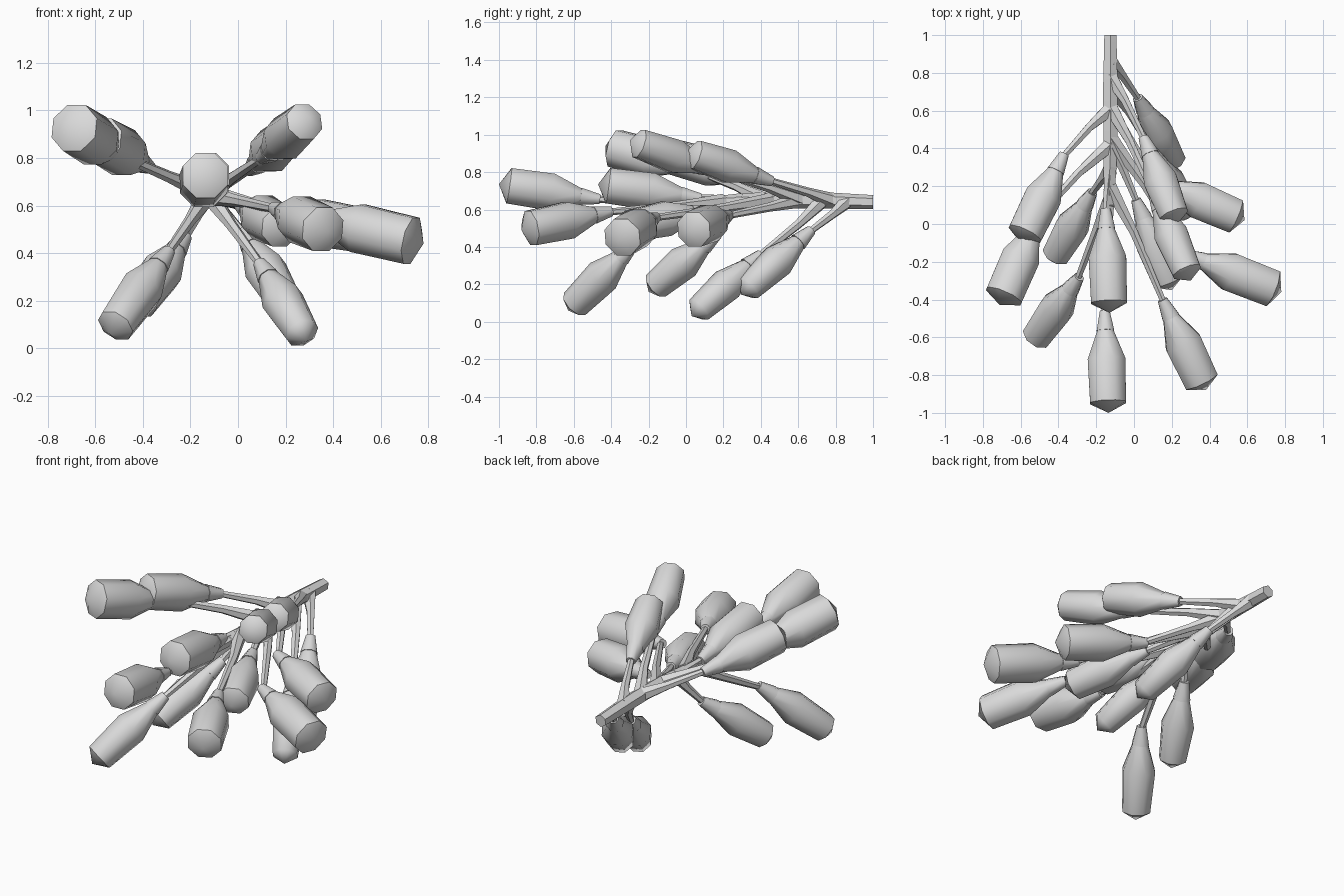
import bpy, bmesh, math
from mathutils import Vector

if "Cube" in bpy.data.objects:
    bpy.data.objects.remove(bpy.data.objects["Cube"])

mat = bpy.data.materials.new("light grey")
mat.diffuse_color = (0.7, 0.7, 0.7, 1)
mat.use_nodes = True
mat.node_tree.nodes["Principled BSDF"].inputs["Base Color"].default_value = mat.diffuse_color


def tube(name, points, radii, sides, sharp):
    """Faceted tube through points; radius 0 closes to a tip."""
    pts = [Vector(p) for p in points]
    bm = bmesh.new()
    rings = []
    for i, (p, r) in enumerate(zip(pts, radii)):
        d = (pts[min(i + 1, len(pts) - 1)] - pts[max(i - 1, 0)]).normalized()
        u = d.cross(Vector((0, 0, 1))).normalized()
        v = u.cross(d)
        if r == 0:
            rings.append([bm.verts.new(p)])
            continue
        ring = []
        for k in range(sides):
            a = 2 * math.pi * (k + 0.5) / sides
            ring.append(bm.verts.new(p + r * (math.cos(a) * u + math.sin(a) * v)))
        rings.append(ring)
    for a, b in zip(rings, rings[1:]):
        for k in range(sides):
            j = (k + 1) % sides
            if len(b) == 1:
                bm.faces.new((a[k], a[j], b[0]))
            else:
                bm.faces.new((a[k], a[j], b[j], b[k]))
    for ring in (rings[0], rings[-1]):
        if len(ring) > 1:
            bm.faces.new(ring)
    bmesh.ops.recalc_face_normals(bm, faces=bm.faces)
    for f in bm.faces:
        f.smooth = True
    me = bpy.data.meshes.new(name)
    bm.to_mesh(me)
    bm.free()
    me.set_sharp_from_angle(angle=math.radians(sharp))
    me.materials.append(mat)
    ob = bpy.data.objects.new(name, me)
    bpy.context.collection.objects.link(ob)
    return ob


# Main stem
stem = [(-0.125, 1.0, 0.64), (-0.125, 0.7, 0.65), (-0.125, 0.4, 0.65),
        (-0.13, 0.15, 0.64), (-0.145, -0.15, 0.63), (-0.155, -0.46, 0.655)]
tube("main_stem", stem, [0.037, 0.045, 0.042, 0.033, 0.023, 0.019], 6, 40)


def stem_at(y):
    for a, b in zip(stem, stem[1:]):
        if a[1] >= y >= b[1]:
            t = (a[1] - y) / (a[1] - b[1])
            return Vector(a).lerp(Vector(b), t)


# Buds: (y where the twig leaves the stem, cup start, bud tip, end radius)
buds = [
    (None, (-0.155, -0.46, 0.655), (-0.135, -1.0, 0.735), 0.103),
    (0.30, (-0.15, 0.08, 0.66), (-0.13, -0.47, 0.735), 0.103),
    (0.61, (-0.37, 0.37, 0.76), (-0.60, -0.10, 0.89), 0.1),
    (0.42, (-0.50, 0.05, 0.81), (-0.71, -0.43, 0.94), 0.108),
    (0.28, (-0.22, 0.17, 0.47), (-0.435, -0.20, 0.16), 0.078),
    (0.12, (-0.29, -0.28, 0.41), (-0.54, -0.63, 0.06), 0.082),
    (0.78, (0.05, 0.46, 0.75), (0.23, 0.00, 0.91), 0.083),
    (0.62, (0.10, 0.17, 0.80), (0.30, -0.30, 0.97), 0.083),
    (0.60, (0.10, 0.23, 0.57), (0.585, 0.02, 0.485), 0.1),
    (0.46, (0.27, -0.16, 0.56), (0.78, -0.36, 0.44), 0.107),
    (0.42, (0.01, 0.13, 0.60), (0.20, -0.35, 0.50), 0.09),
    (0.20, (0.15, -0.40, 0.59), (0.38, -0.88, 0.49), 0.1),
    (0.86, (0.02, 0.67, 0.49), (0.225, 0.295, 0.145), 0.074),
    (0.73, (0.09, 0.40, 0.36), (0.29, 0.03, 0.03), 0.073),
]
for i, (y, s, t, r) in enumerate(buds):
    s, t = Vector(s), Vector(t)
    d = (t - s).normalized()
    # Twig, slightly bowed outwards from the stem
    if y is not None:
        b = stem_at(y)
        m = b.lerp(s, 0.4)
        m += (m - stem_at(max(m.y, -0.4))) * 0.12
        tube(f"twig_{i}", [b, m, s + d * 0.02], [0.042, 0.025, 0.018], 6, 40)
    # Cup
    tube(f"bud_cup_{i}", [s, s + d * 0.105], [0.028, 0.05], 8, 50)
    # Bud: flared neck, long barrel, blunt point
    L = (t - s).length
    tube(f"bud_{i}", [s + d * q for q in (0.1, 0.26, L - 0.055, L)],
         [0.044, r * 0.55 + 0.051, r, 0], 8, 48)
